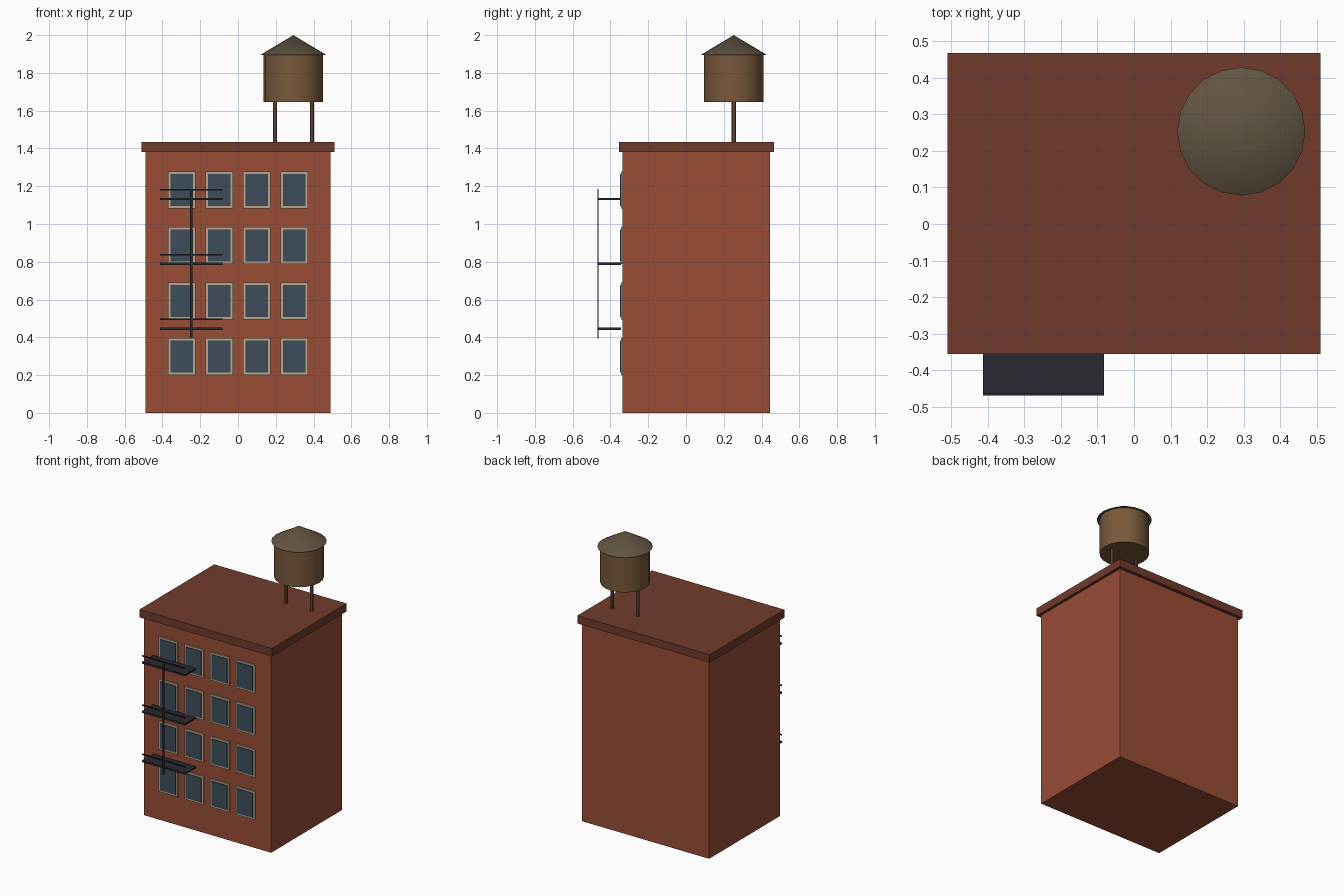
import bpy

if "Cube" in bpy.data.objects:
    bpy.data.objects.remove(bpy.data.objects["Cube"], do_unlink=True)


def material(name, r, g, b):
    m = bpy.data.materials.new(name)
    m.use_nodes = True
    m.diffuse_color = (r, g, b, 1)
    bsdf = next(n for n in m.node_tree.nodes if n.type == 'BSDF_PRINCIPLED')
    bsdf.inputs["Base Color"].default_value = (r, g, b, 1)
    return m


brick = material("brick red", 0.32, 0.075, 0.037)
dark_brick = material("dark brick", 0.17, 0.043, 0.026)
stone = material("pale stone", 0.48, 0.39, 0.26)
glass = material("blue grey glass", 0.048, 0.076, 0.107)
iron = material("black iron", 0.022, 0.022, 0.03)
wood = material("brown wood", 0.19, 0.1, 0.044)
roofing = material("tank roofing", 0.12, 0.09, 0.055)


def box(name, x, y, z, mat):
    """Box from (low, high) pairs along each axis."""
    centre = [(a + b) / 2 for a, b in (x, y, z)]
    bpy.ops.mesh.primitive_cube_add(size=1, location=centre)
    ob = bpy.context.object
    ob.name = name
    for v in ob.data.vertices:
        v.co = [c * (b - a) for c, (a, b) in zip(v.co, (x, y, z))]
    ob.data.materials.append(mat)
    return ob


def round_part(name, x, y, z, r_low, r_high, mat, sides=20):
    """Upright cylinder or cone between two heights."""
    bpy.ops.mesh.primitive_cone_add(vertices=sides, radius1=r_low, radius2=r_high,
                                    depth=z[1] - z[0], location=(x, y, sum(z) / 2))
    ob = bpy.context.object
    ob.name = name
    ob.data.materials.append(mat)
    bpy.ops.object.shade_smooth_by_angle()
    return ob


# Brick block and overhanging roof slab
WALL = -0.335
box("building_body", (-0.49, 0.49), (WALL, 0.445), (0, 1.38), brick)
box("roof_cornice", (-0.51, 0.51), (-0.355, 0.467), (1.38, 1.435), dark_brick)

# Grid of windows on the front
for row in range(4):
    for col in range(4):
        x, z = -0.297 + 0.198 * col, 0.298 + 0.294 * row
        for part, w, h, out, mat in (("frame", 0.073, 0.098, 0.009, stone),
                                     ("glass", 0.06, 0.085, 0.014, glass)):
            box(f"window_{part}_{row}_{col}", (x - w, x + w), (WALL - out, WALL),
                (z - h, z + h), mat)

# Fire escape: platforms, rails and one upright
for i in range(3):
    z = 0.446 + 0.343 * i
    box(f"escape_platform_{i}", (-0.413, -0.082), (-0.466, -0.345), (z - 0.006, z + 0.006), iron)
    box(f"escape_rail_{i}", (-0.413, -0.082), (-0.469, -0.462), (z + 0.045, z + 0.053), iron)
box("escape_ladder", (-0.255, -0.241), (-0.469, -0.462), (0.395, 1.185), iron)

# Water tank on two legs
TX, TY = 0.293, 0.253
for side, dx in (("right", -0.098), ("left", 0.098)):
    round_part(f"tank_leg_{side}", TX + dx, TY, (1.435, 1.65), 0.011, 0.011, wood, 8)
round_part("water_tank", TX, TY, (1.645, 1.895), 0.157, 0.157, wood)
round_part("tank_roof", TX, TY, (1.895, 2), 0.175, 0, roofing)
